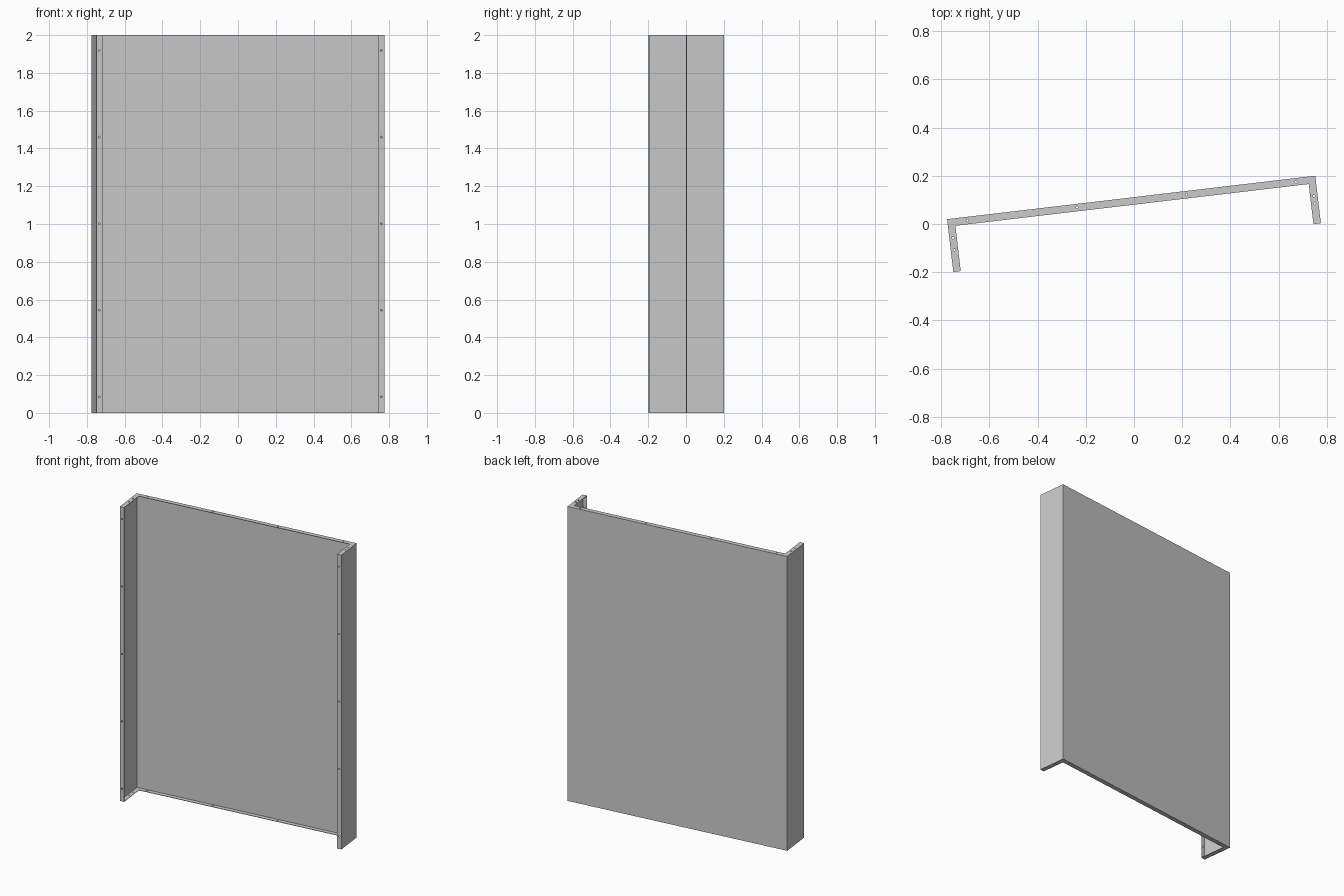
import bpy, bmesh, math
from mathutils import Matrix

if "Cube" in bpy.data.objects:
    bpy.data.objects.remove(bpy.data.objects["Cube"])

H = 2.0                      # height
X0, Y0, X1, Y1 = -0.775, 0.02, 0.7515, 0.2    # outer back corners
L = math.hypot(X1 - X0, Y1 - Y0)
ANG = math.atan2(Y1 - Y0, X1 - X0)
DL, DR = 0.2205, 0.198       # left and right side depths
F, T, R = 0.031, 0.003, 0.0045   # flange width, sheet thickness, hole radius
PLACE = Matrix.Translation((X0, Y0, 0)) @ Matrix.Rotation(ANG, 4, 'Z')


def add_object(name, bm):
    bmesh.ops.recalc_face_normals(bm, faces=bm.faces)
    me = bpy.data.meshes.new(name)
    bm.to_mesh(me)
    bm.free()
    ob = bpy.data.objects.new(name, me)
    ob.matrix_world = PLACE
    bpy.context.collection.objects.link(ob)
    return ob


def prism(name, outline, z0, z1):
    """Extrude a plan outline (along panel, depth) between two heights."""
    bm = bmesh.new()
    face = bm.faces.new([bm.verts.new((s, -d, z0)) for s, d in outline])
    ext = bmesh.ops.extrude_face_region(bm, geom=[face])
    verts = [g for g in ext['geom'] if isinstance(g, bmesh.types.BMVert)]
    bmesh.ops.translate(bm, verts=verts, vec=(0, 0, z1 - z0))
    return add_object(name, bm)


def drill(ob, centres, rot):
    """Cut small round holes at local positions."""
    bm = bmesh.new()
    for c in centres:
        bmesh.ops.create_cone(bm, cap_ends=True, segments=12, radius1=R, radius2=R,
                              depth=4 * T, matrix=Matrix.Translation(c) @ rot)
    cutter = add_object(ob.name + "_hole_cutter", bm)
    cutter.hide_render = True
    cutter.hide_set(True)
    mod = ob.modifiers.new("holes", 'BOOLEAN')
    mod.operation = 'DIFFERENCE'
    mod.solver = 'EXACT'
    mod.object = cutter


# Folded sheet: back panel, two sides and their inward front lips
sheet = prism("folded_sheet", [
    (F, DL), (0, DL), (0, 0), (L, 0), (L, DR), (L - F, DR),
    (L - F, DR - T), (L - T, DR - T), (L - T, T), (T, T), (T, DL - T), (F, DL - T)],
    T, H - T)
lip_holes = [(s, -(d - T / 2), 0.085 + i * 0.4585)
             for s, d in ((F / 2, DL), (L - F / 2, DR)) for i in range(5)]
drill(sheet, lip_holes, Matrix.Rotation(math.pi / 2, 4, 'X'))

# Top and bottom flanges following the U-shaped plan
u_plan = [(0, DL), (0, 0), (L, 0), (L, DR), (L - F, DR), (L - F, F), (F, F), (F, DL)]
plan_holes = [(L / 2 + k * 0.457, F / 2) for k in (-1.5, -0.5, 0.5, 1.5)]
plan_holes += [(F / 2, 0.08), (F / 2, 0.13), (L - F / 2, 0.083), (L - F / 2, 0.115)]
for name, z in (("bottom_flange", 0), ("top_flange", H - T)):
    flange = prism(name, u_plan, z, z + T)
    drill(flange, [(s, -d, z + T / 2) for s, d in plan_holes], Matrix.Identity(4))
